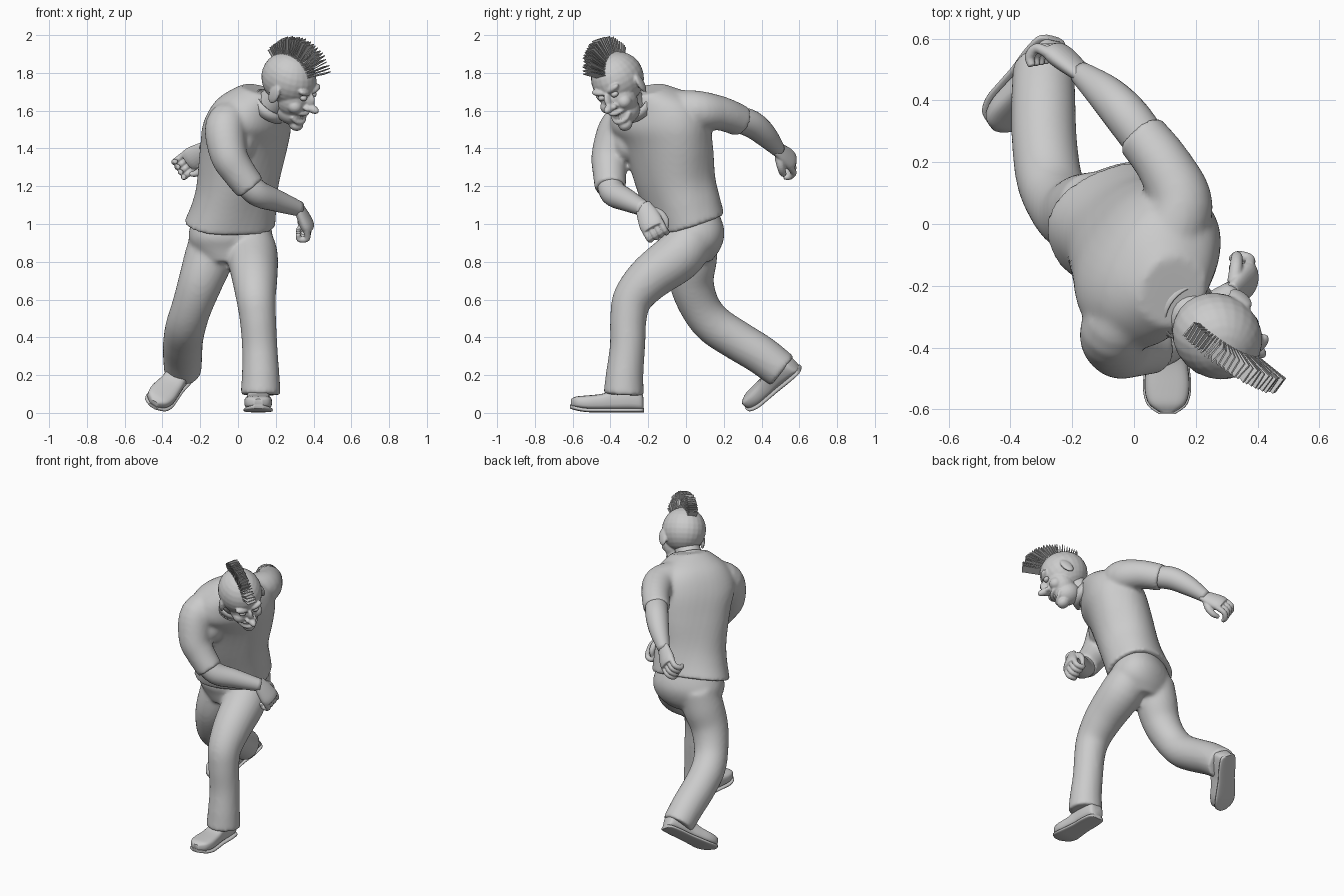
import bpy, bmesh, math, random
from math import sin, cos, radians, pi
from mathutils import Vector as V, Matrix

if "Cube" in bpy.data.objects:
    bpy.data.objects.remove(bpy.data.objects["Cube"])

random.seed(3)


def spline(st, n=5):
    """Catmull-Rom through tuples of equal length."""
    out = []
    for i in range(len(st) - 1):
        p0, p1, p2, p3 = st[max(i - 1, 0)], st[i], st[i + 1], st[min(i + 2, len(st) - 1)]
        for k in range(n):
            t = k / n
            out.append([0.5 * (2 * b + (c - a) * t + (2 * a - 5 * b + 4 * c - d) * t * t
                               + (3 * b - a - 3 * c + d) * t ** 3) for a, b, c, d in zip(p0, p1, p2, p3)])
    return out + [list(st[-1])]


def skin_rings(bm, rings):
    """Bridge rings of points and cap both ends."""
    vs = [[bm.verts.new(p) for p in r] for r in rings]
    n = len(vs[0])
    fs = [bm.faces.new((a[i], a[(i + 1) % n], b[(i + 1) % n], b[i]))
          for a, b in zip(vs, vs[1:]) for i in range(n)]
    fs += [bm.faces.new(vs[0][::-1]), bm.faces.new(vs[-1])]
    bmesh.ops.recalc_face_normals(bm, faces=fs)


def tube(bm, st, ref=(0, 0, 1), seg=24, n=5, flat=1.0, xf=None):
    """Round limb through (x, y, z, radius) stations."""
    pts, ref, rings = spline(st, n), V(ref), []
    for i, p in enumerate(pts):
        t = (V(pts[min(i + 1, len(pts) - 1)][:3]) - V(pts[max(i - 1, 0)][:3])).normalized()
        a = (ref - t * ref.dot(t)).normalized()
        b = t.cross(a)
        rings.append([V(p[:3]) + p[3] * (a * cos(u) + b * sin(u) * flat)
                      for u in (2 * pi * k / seg for k in range(seg))])
    skin_rings(bm, [[xf @ q for q in r] for r in rings] if xf else rings)


def trunk(bm, st, seg=40, power=0.88):
    """Body loft: (x, y, z, yaw, half width, half depth, slope x, slope y)."""
    rings = []
    for x, y, z, yaw, ra, rb, gx, gy in spline(st):
        c, s, r = cos(radians(yaw)), sin(radians(yaw)), []
        for k in range(seg):
            u = 2 * pi * k / seg
            a = ra * math.copysign(abs(cos(u)) ** power, cos(u))
            b = rb * math.copysign(abs(sin(u)) ** power, sin(u))
            dx, dy = a * c - b * s, a * s + b * c
            r.append(V((x + dx, y + dy, z + gx * dx + gy * dy)))
        rings.append(r)
    skin_rings(bm, rings)


def ball(bm, c, s, xf=Matrix(), rot=(0, 0, 0)):
    m = xf @ Matrix.Translation(c)
    for i, ax in enumerate('XYZ'):
        m = m @ Matrix.Rotation(rot[i], 4, ax)
    bmesh.ops.create_uvsphere(bm, u_segments=24, v_segments=14, radius=1,
                              matrix=m @ Matrix.Diagonal((*s, 1)))


def finish(bm, name, voxel=0, smooth=4, cutter=None, flat=False):
    """Make the object; with a voxel size, fuse its parts into one skin."""
    me = bpy.data.meshes.new(name)
    bm.to_mesh(me)
    bm.free()
    ob = bpy.data.objects.new(name, me)
    bpy.context.collection.objects.link(ob)
    if voxel:
        r = ob.modifiers.new("fuse", 'REMESH')
        r.mode, r.voxel_size = 'VOXEL', voxel
        s = ob.modifiers.new("relax", 'SMOOTH')
        s.factor, s.iterations = 0.5, smooth
        if cutter:
            b = ob.modifiers.new("cut", 'BOOLEAN')
            b.operation, b.object = 'DIFFERENCE', cutter
        dg = bpy.context.evaluated_depsgraph_get()
        new = bpy.data.meshes.new_from_object(ob.evaluated_get(dg))
        ob.modifiers.clear()
        ob.data = new
    if not flat:
        ob.data.polygons.foreach_set("use_smooth", [True] * len(ob.data.polygons))
        ob.data.update()
    return ob


def frame(o, x, y, z):
    m = Matrix((x, y, z)).transposed().to_4x4()
    m.translation = o
    return m


# Shirt: twisted trunk and two short sleeves
bm = bmesh.new()
trunk(bm, [(-.045, .01, .995, 20, .245, .178, -.08, .32), (-.02, -.02, 1.1, 28, .228, .182, -.05, .2),
           (.0, -.055, 1.22, 38, .222, .19, 0, .1), (.03, -.095, 1.4, 50, .25, .2, 0, 0),
           (.05, -.14, 1.53, 57, .275, .195, -.1, .12), (.08, -.17, 1.635, 59, .23, .16, -.2, .2),
           (.125, -.22, 1.71, 59, .115, .1, -.25, .22)])
ball(bm, (-.015, -.26, 1.545), (.125, .125, .11))
ball(bm, (.0, -.31, 1.43), (.09, .08, .1))
R_REF = (.6, -.62, .12)
tube(bm, [(.0, -.24, 1.57, .105), (-.065, -.345, 1.515, .11), (-.05, -.4, 1.37, .1),
          (0, -.405, 1.28, .09), (.068, -.4, 1.19, .083)], R_REF)
tube(bm, [(.1, -.08, 1.6, .11), (.15, .06, 1.6, .106), (.1, .185, 1.585, .091), (.02, .29, 1.545, .084)])
finish(bm, "shirt", .012, 8)

# Trousers: pelvis and two legs
bm = bmesh.new()
trunk(bm, [(-.04, .01, 1.06, 22, .195, .135, 0, .2), (-.04, .025, .95, 20, .225, .165, 0, .1),
           (-.04, .025, .87, 15, .205, .15, 0, 0), (-.045, .01, .8, 10, .14, .12, 0, 0)])
tube(bm, [(.05, .04, .95, .12), (.075, -.03, .84, .135), (.088, -.185, .72, .122), (.095, -.28, .61, .106),
          (.105, -.305, .5, .097), (.115, -.31, .35, .094), (.12, -.325, .2, .1), (.12, -.33, .095, .108)],
     (1, 0, 0))
tube(bm, [(-.125, .05, .95, .12), (-.155, .035, .82, .13), (-.2, .03, .69, .118), (-.245, .075, .56, .107),
          (-.275, .15, .465, .107), (-.29, .27, .385, .106), (-.293, .4, .305, .104), (-.293, .51, .22, .1)],
     (1, 0, 0))
finish(bm, "trousers", .012, 10)

# Bare forearms
bm = bmesh.new()
tube(bm, [(.03, -.405, 1.235, .068), (.1, -.385, 1.165, .07), (.2, -.31, 1.125, .059), (.325, -.22, 1.08, .04)],
     R_REF)
finish(bm, "right_forearm")
bm = bmesh.new()
tube(bm, [(.05, .25, 1.56, .07), (-.02, .345, 1.53, .072), (-.09, .42, 1.47, .062), (-.175, .49, 1.39, .038)])
finish(bm, "left_forearm")


# Hands: palm, four curled fingers, thumb
def hand(name, wrist, d, n, side, bend, size=1.25):
    d = V(d).normalized()
    n = V(n)
    n = (n - d * n.dot(d)).normalized()
    xf = frame(V(wrist), d.cross(n) * side, d, n) @ Matrix.Scale(size, 4)
    bm = bmesh.new()
    tube(bm, [(0, -.02, 0, .034), (0, .03, 0, .046), (-.002, .075, 0, .052), (-.002, .1, 0, .046)],
         (1, 0, 0), flat=.55, xf=xf)
    for i in range(4):
        x, y, z, a = .036 - .025 * i, .085, 0, radians(bend * .3)
        st = [(x, y, z, .0145)]
        for ln in (.042, .032, .026):
            y, z = y + ln * cos(a), z + ln * sin(a)
            st.append((x, y, z, .0135 if ln > .03 else .010))
            a += radians(bend + 4 * i)
        tube(bm, st, (1, 0, 0), seg=12, n=4, xf=xf)
    tube(bm, [(.02, .015, .008, .02), (.05, .045, .02, .017), (.056, .08, .034, .015), (.042, .105, .046, .01)],
         (0, 0, 1), seg=12, xf=xf)
    finish(bm, name, .004, 3)


hand("right_hand", (.325, -.22, 1.08), (.4, .4, -.82), (-.85, .25, -.3), 1, 72)
hand("left_hand", (-.175, .49, 1.39), (-.66, .58, -.5), (-.45, -.75, -.35), -1, 50)


# Shoes: rounded upper on a flat sole, with ankle
def shoe(name, xf):
    prof = [(.1, .025, .075), (.085, .05, .11), (.02, .06, .135), (-.06, .06, .12), (-.12, .066, .098),
            (-.2, .073, .088), (-.255, .06, .073), (-.285, .022, .05)]
    for part, z0, grow in (("upper", .014, 0), ("sole", 0, .005)):
        bm = bmesh.new()
        rings = []
        for y, w, h in spline(prof):
            h = h if part == "upper" else .022
            lift = .018 * max(0, (-y - .17) / .11) ** 2
            w, y = w + grow, y * (1 + grow * 3)
            rings.append([xf @ V((w * math.copysign(abs(cos(u)) ** .6, cos(u)), y, lift +
                                  z0 + (h - z0) * (.5 + .5 * math.copysign(abs(sin(u)) ** .6, sin(u)))))
                          for u in (2 * pi * k / 24 for k in range(24))])
        skin_rings(bm, rings)
        if part == "upper":
            tube(bm, [(0, .03, .08, .055), (0, .02, .19, .05)], (1, 0, 0), xf=xf)
        ob = finish(bm, name + "_" + part)
        ob.data.set_sharp_from_angle(angle=radians(50))


shoe("front_shoe", Matrix.Translation((.107, -.325, .003)))
t, u = V((-.48, -.66, -.53)).normalized(), V((.23, -.69, .66))
u = (u - t * u.dot(t)).normalized()
shoe("rear_shoe", frame(V((-.314, .54, .17)), u.cross(t) * -1, -t, u))

# Neck and collar band
bm = bmesh.new()
tube(bm, [(.1, -.22, 1.57, .085), (.17, -.285, 1.63, .08), (.24, -.34, 1.7, .08)])
finish(bm, "neck")
bm = bmesh.new()
axis = V((.55, -.45, .7)).normalized()
q = axis.to_track_quat('Z', 'Y')
ring = [[V((.168, -.278, 1.63)) + q @ V((r * cos(a), r * sin(a), h))
         for a in (2 * pi * k / 32 for k in range(32))]
        for r, h in ((.112, -.03), (.099, .022), (.093, .022), (.09, -.03))]
skin_rings(bm, ring)
finish(bm, "collar")

# Head frame: turned, nodding and tilted
f = V((.78, -.45, -.43)).normalized()
up = V((.23, -.42, .88))
up = (up - f * up.dot(f)).normalized()
H = frame(V((.275, -.363, 1.757)), up.cross(f) * -1, -f, up)

# Mouth opening cutter, removed after use
bm = bmesh.new()
ball(bm, (0, -.145, -.156), (.05, .045, .026), H)
cut = finish(bm, "mouth_cutter")
cut.hide_render = True

# Head: skull, face, jaw, nose, lips and ears fused
bm = bmesh.new()
for c, s in (((0, .01, .01), (.136, .152, .142)), ((0, -.055, -.075), (.1, .09, .11)),
             ((0, -.05, -.155), (.076, .084, .07)), ((0, -.105, -.212), (.038, .04, .032)),
             ((0, -.145, -.05), (.018, .035, .045)), ((0, -.178, -.082), (.023, .04, .022))):
    ball(bm, c, s, H)
for s in (-1, 1):
    ball(bm, (s * .056, -.1, -.09), (.04, .042, .038), H)
    ball(bm, (s * .045, -.13, .005), (.045, .024, .018), H, (0, s * -.3, 0))
    ball(bm, (s * .02, -.155, -.085), (.017, .022, .015), H)
    ball(bm, (s * .134, -.005, -.045), (.015, .035, .055), H, (.2, 0, s * .25))
for z, dz, y in ((-.128, .008, -.145), (-.182, .03, -.136)):
    tube(bm, [(-.058, -.1, z + dz, .011), (-.035, y + .012, z + .005, .012), (0, y, z, .012),
              (.035, y + .012, z + .005, .012), (.058, -.1, z + dz, .011)], seg=12, xf=H)
finish(bm, "head", .006, 3, cut)
bpy.data.objects.remove(cut)

# Eyes
bm = bmesh.new()
for s in (-1, 1):
    ball(bm, (s * .043, -.132, -.026), (.021, .019, .016), H)
finish(bm, "eyes")

# Teeth
bm = bmesh.new()
for i in range(-3, 4):
    for z in (-.142, -.172):
        ball(bm, (i * .0125, -.131 + .0022 * i * i, z + .0008 * i * i), (.0065, .006, .011), H)
finish(bm, "teeth")

# Mohawk: fan of thin flat blades over the crown
bm = bmesh.new()
N = 28
for i in range(N):
    k = i / (N - 1)
    a = radians(36 + 108 * k)
    r = .262 - .065 * k ** 2.2 + random.uniform(-.006, .006)
    m = H @ Matrix.Rotation(-a, 4, 'X') @ Matrix.Rotation(random.uniform(-.12, .12), 4, 'Y')
    m = m @ Matrix.Translation((0, -(r + .115) / 2, 0)) @ Matrix.Diagonal((.058, r - .115, .005, 1))
    bmesh.ops.create_cube(bm, size=1, matrix=m)
finish(bm, "mohawk", flat=True)
